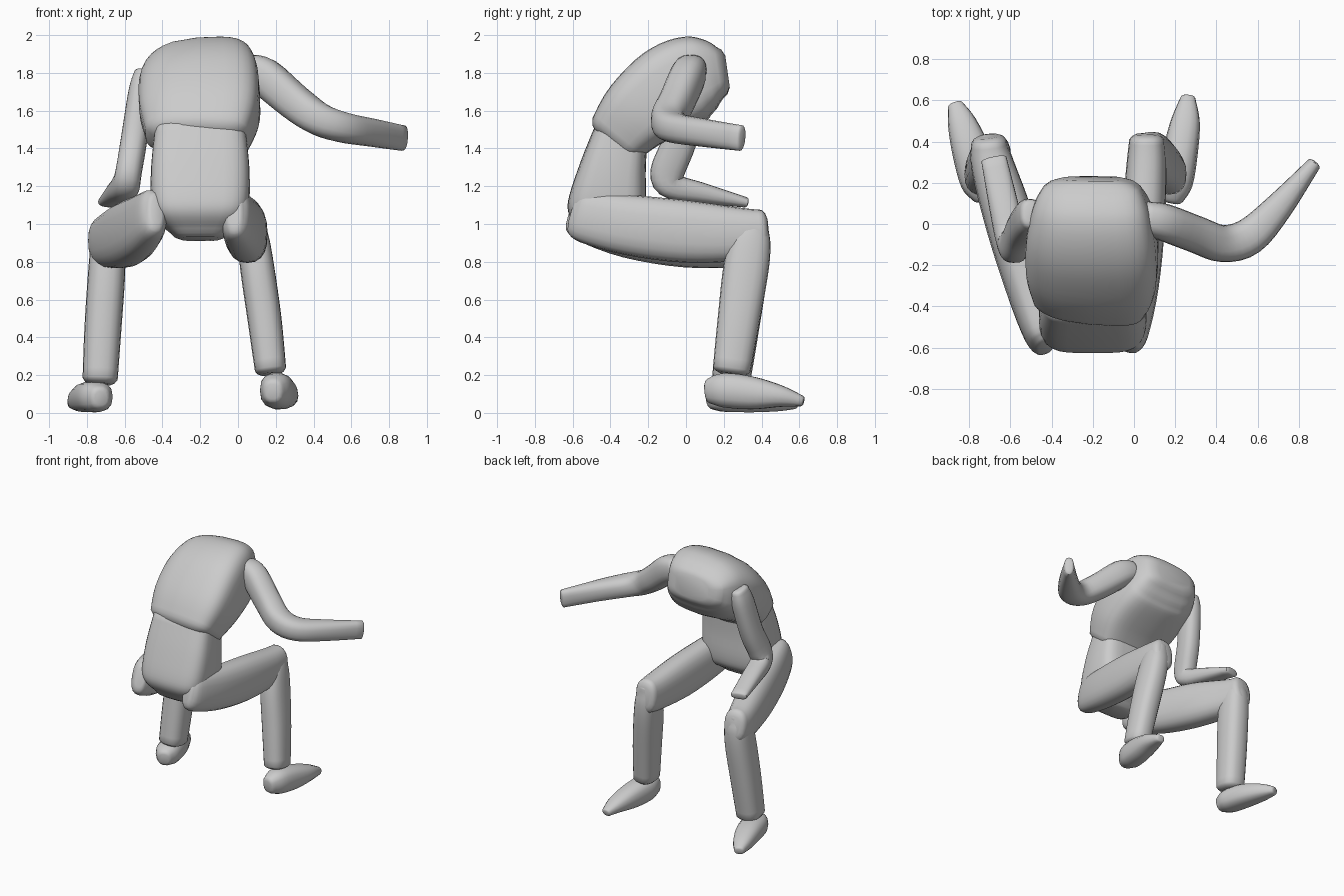
import bpy, bmesh, math
from mathutils import Vector


def catmull(p, i, t):
    """Smooth value between stations i and i+1."""
    n = len(p) - 1
    a, b, c, d = (p[max(0, min(n, k))] for k in (i - 1, i, i + 1, i + 2))
    return [0.5 * (2 * B + (C - A) * t + (2 * A - 5 * B + 4 * C - D) * t * t
                   + (3 * B - A - 3 * C + D) * t ** 3) for A, B, C, D in zip(a, b, c, d)]


def loft(name, stations, side=(1, 0, 0), power=2.5, sides=20, steps=4, slope=0):
    """Tube through stations (x, y, z, half width along side, half width across).
    slope thins the section towards its negative side."""
    path = [catmull(stations, i, k / steps)
            for i in range(len(stations) - 1) for k in range(steps)] + [list(stations[-1])]
    rings = []
    for i, s in enumerate(path):
        t = (Vector(path[min(i + 1, len(path) - 1)][:3]) - Vector(path[max(i - 1, 0)][:3])).normalized()
        u = Vector(side)
        u = (u - t * u.dot(t)).normalized()
        rings.append((Vector(s[:3]), u, t.cross(u), t, max(s[3], .008), max(s[4], .008)))

    # Rounded ends
    def cap(r, sign, scale, reach):
        c, u, v, t, a, b = r
        return (c + t * sign * reach * min(a, b), u, v, t, a * scale, b * scale)
    rings = ([cap(rings[0], -1, .62, .3), cap(rings[0], -1, .86, .18)] + rings
             + [cap(rings[-1], 1, .86, .18), cap(rings[-1], 1, .62, .3)])

    bm = bmesh.new()
    loops = []
    for c, u, v, t, a, b in rings:
        loop = []
        for k in range(sides):
            w = 2 * math.pi * k / sides
            cx, sx = math.cos(w), math.sin(w)
            px = math.copysign(abs(cx) ** (2 / power), cx)
            py = math.copysign(abs(sx) ** (2 / power), sx) * (1 - slope * min(px, 0) ** 2)
            loop.append(bm.verts.new(c + u * px * a + v * py * b))
        loops.append(loop)
    for l0, l1 in zip(loops, loops[1:]):
        for k in range(sides):
            j = (k + 1) % sides
            bm.faces.new((l0[k], l0[j], l1[j], l1[k]))
    bm.faces.new(loops[0][::-1])
    bm.faces.new(loops[-1])
    bmesh.ops.recalc_face_normals(bm, faces=bm.faces)
    mesh = bpy.data.meshes.new(name)
    bm.to_mesh(mesh)
    bm.free()
    ob = bpy.data.objects.new(name, mesh)
    bpy.context.collection.objects.link(ob)
    bpy.ops.object.select_all(action='DESELECT')
    ob.select_set(True)
    bpy.context.view_layer.objects.active = ob
    bpy.ops.object.shade_smooth_by_angle(angle=math.radians(50))
    return ob


# Torso: hunched chest leaning over a rounded abdomen
loft("chest", [(-.215, -.36, 1.46, .275, .165), (-.205, -.25, 1.585, .315, .205),
               (-.205, -.10, 1.70, .32, .235), (-.205, .03, 1.765, .30, .23),
               (-.205, .12, 1.79, .27, .19), (-.205, .18, 1.80, .235, .135)],
     side=(1, 0, .06), power=4, sides=32, slope=.3)
loft("abdomen", [(-.2, -.34, 1.50, .24, .14), (-.2, -.385, 1.30, .26, .175),
                 (-.2, -.415, 1.12, .26, .205), (-.2, -.43, 1.03, .235, .195),
                 (-.2, -.44, .96, .16, .13)], power=4, sides=28)

# Arms: one stretched out sideways, one resting on the thigh
loft("right_arm", [(.05, .03, 1.82, .08, .08), (.14, .01, 1.78, .10, .09),
                   (.30, -.05, 1.645, .095, .09), (.43, -.095, 1.555, .088, .09),
                   (.56, -.06, 1.51, .08, .09), (.70, .08, 1.485, .075, .07),
                   (.872, .29, 1.455, .068, .035)], side=(0, 0, 1))
loft("left_arm", [(-.50, .05, 1.80, .05, .07), (-.515, .03, 1.70, .065, .09),
                  (-.55, -.03, 1.45, .07, .09), (-.58, -.10, 1.27, .07, .09),
                  (-.597, -.07, 1.20, .075, .07), (-.63, .08, 1.165, .072, .055),
                  (-.68, .315, 1.115, .062, .028)])

# Thighs
loft("right_thigh", [(-.02, -.59, 1.055, .05, .11), (-.01, -.53, 1.04, .08, .14),
                     (.02, -.30, .995, .10, .16), (.045, 0, .96, .105, .165),
                     (.06, .28, .945, .097, .142), (.062, .41, .95, .085, .125)])
loft("left_thigh", [(-.435, -.59, 1.065, .05, .11), (-.455, -.53, 1.045, .08, .14),
                    (-.52, -.30, .985, .105, .165), (-.60, 0, .94, .12, .17),
                    (-.685, .28, .91, .105, .14), (-.705, .40, .92, .085, .12)])

# Shins
loft("right_shin", [(.075, .39, 1.03, .05, .05), (.08, .35, .94, .08, .10),
                    (.10, .32, .78, .09, .12), (.14, .28, .50, .09, .112),
                    (.172, .242, .23, .083, .10)])
loft("left_shin", [(-.69, .375, 1.00, .05, .05), (-.69, .34, .92, .085, .10),
                   (-.695, .315, .75, .098, .118), (-.715, .275, .45, .098, .112),
                   (-.73, .24, .18, .093, .102)])

# Feet
loft("right_foot", [(.185, .12, .115, .055, .065), (.20, .20, .12, .085, .092),
                    (.225, .35, .105, .085, .088), (.25, .50, .088, .07, .058),
                    (.262, .615, .062, .035, .028)], sides=14)
loft("left_foot", [(-.73, .13, .08, .055, .06), (-.75, .20, .085, .09, .08),
                   (-.79, .35, .082, .092, .08), (-.835, .49, .066, .07, .058),
                   (-.868, .58, .05, .037, .03)], sides=14)
